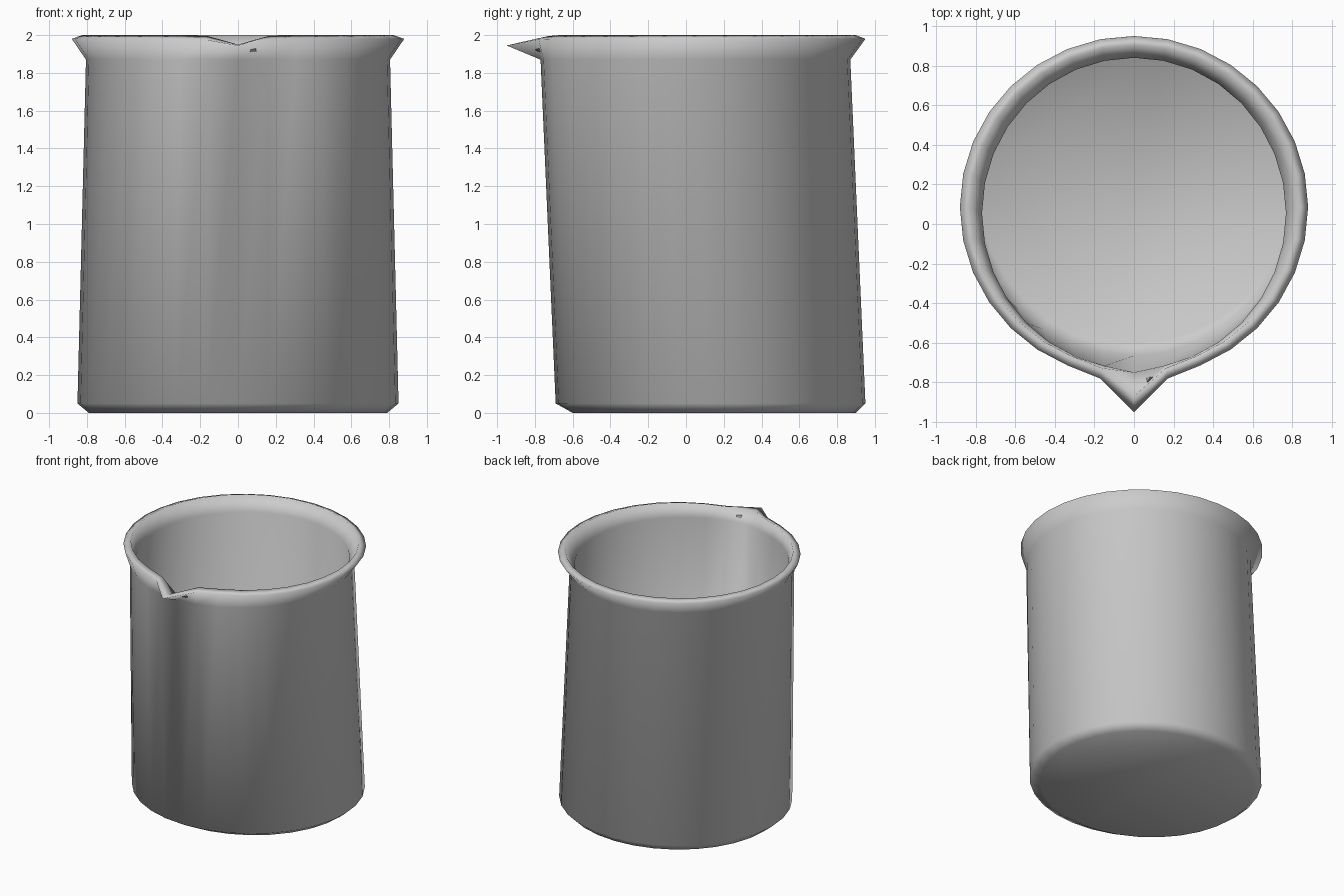
import bpy, bmesh, math

if "Cube" in bpy.data.objects:
    bpy.data.objects.remove(bpy.data.objects["Cube"])

SEG = 32

# Rings from the outer base, up the wall, over the lip and down inside:
# centre y, x radius, y radius, z, spout pull, spout drop
RINGS = [
    (0.15, 0.79, 0.75, 0.00, 0.00, 0.00),   # underside edge
    (0.13, 0.85, 0.82, 0.05, 0.00, 0.00),   # base chamfer
    (0.05, 0.805, 0.82, 1.87, 0.00, 0.00),  # neck
    (0.085, 0.88, 0.865, 1.98, 0.17, 0.035),  # lip outside
    (0.085, 0.825, 0.815, 2.00, 0.14, 0.05),  # lip crest
    (0.055, 0.768, 0.785, 1.89, 0.02, 0.00),  # inner neck
    (0.13, 0.825, 0.795, 0.08, 0.00, 0.00),  # inner wall foot
    (0.15, 0.78, 0.75, 0.04, 0.00, 0.00),   # inside floor edge
]


def add_ring(bm, cy, rx, ry, z, pull, drop):
    ring = []
    for i in range(SEG):
        a = 2 * math.pi * i / SEG            # i = 0 faces the spout (-y)
        w = {0: 1.0, 1: 0.1, SEG - 1: 0.1}.get(i, 0.0)
        ring.append(bm.verts.new((rx * math.sin(a),
                                  cy - ry * math.cos(a) - pull * w,
                                  z - drop * w)))
    return ring


# Beaker: one lofted shell with a pinched pouring spout
bm = bmesh.new()
rings = [add_ring(bm, *r) for r in RINGS]
for lo, hi in zip(rings, rings[1:]):
    for i in range(SEG):
        j = (i + 1) % SEG
        bm.faces.new((lo[i], lo[j], hi[j], hi[i]))
bm.faces.new(rings[0][::-1])
bm.faces.new(rings[-1])
bmesh.ops.recalc_face_normals(bm, faces=bm.faces)
for f in bm.faces:
    f.smooth = True

mesh = bpy.data.meshes.new("beaker")
bm.to_mesh(mesh)
bm.free()
beaker = bpy.data.objects.new("beaker", mesh)
bpy.context.collection.objects.link(beaker)
